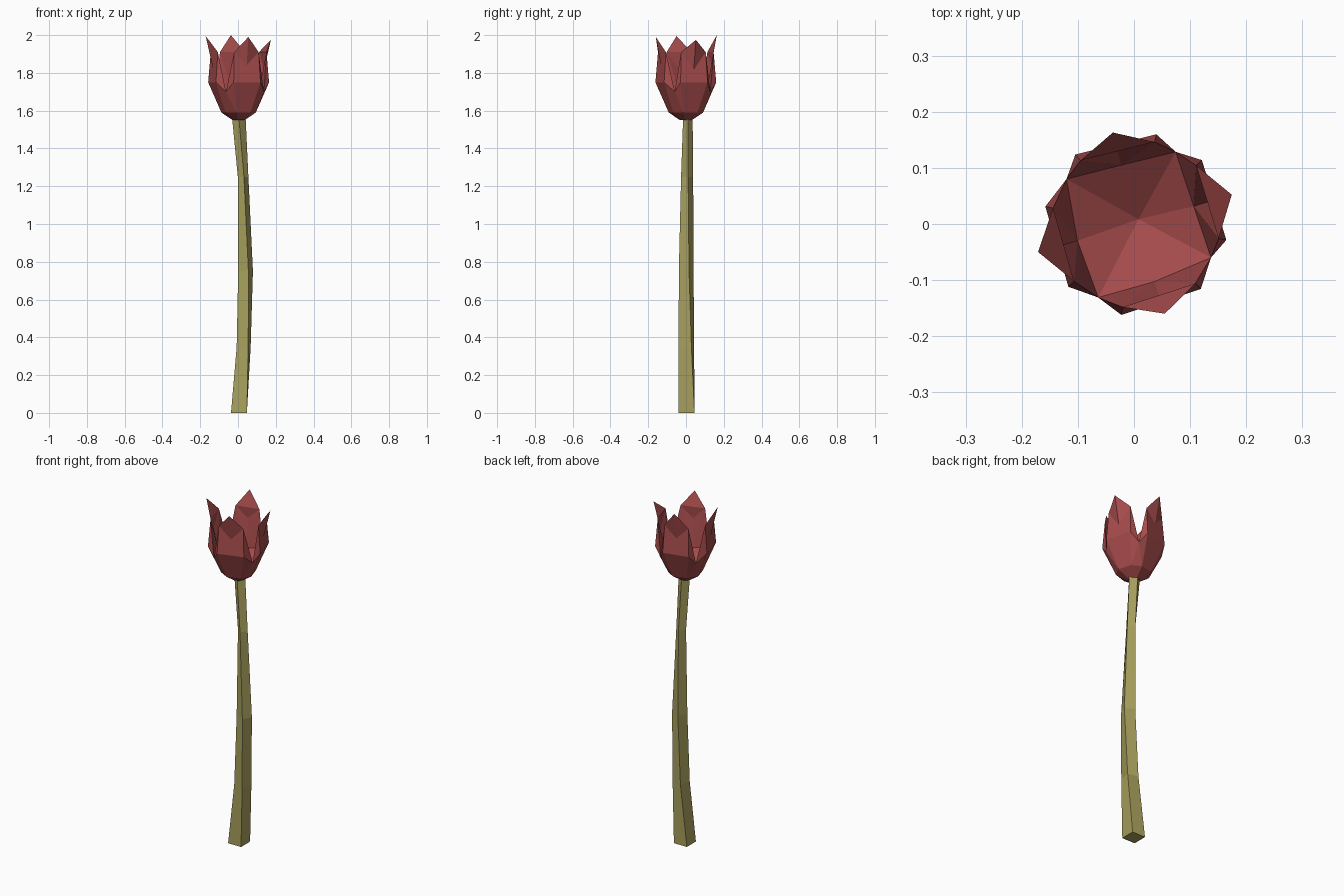
import bpy
from math import cos, sin, radians

if "Cube" in bpy.data.objects:
    bpy.data.objects.remove(bpy.data.objects["Cube"])


def material(name, rgb):
    m = bpy.data.materials.new(name)
    m.diffuse_color = (*rgb, 1)
    m.use_nodes = True
    m.node_tree.nodes["Principled BSDF"].inputs["Base Color"].default_value = m.diffuse_color
    return m


def mesh_object(name, verts, faces, mat):
    me = bpy.data.meshes.new(name)
    me.from_pydata(verts, [], faces)
    me.materials.append(mat)
    me.update()
    ob = bpy.data.objects.new(name, me)
    bpy.context.collection.objects.link(ob)
    return ob


red = material("petal red", (0.38, 0.07, 0.07))
olive = material("stem olive", (0.39, 0.35, 0.11))

# Stem: bent four-sided column that twists clockwise on the way up
# z, centre x, centre y, half width x, half width y, twist
sections = [
    (0.00, 0.005, 0.003, 0.042, 0.042, 0),
    (0.35, 0.030, 0.002, 0.037, 0.041, 12),
    (0.75, 0.040, 0.001, 0.039, 0.039, 24),
    (1.25, 0.027, 0.006, 0.028, 0.032, 36),
    (1.57, 0.004, 0.010, 0.036, 0.025, 45),
]
verts, faces = [], []
for z, cx, cy, hx, hy, tw in sections:
    c, s = cos(radians(-tw)), sin(radians(-tw))
    n = abs(c) + abs(s)
    for x, y in ((-1, -1), (1, -1), (1, 1), (-1, 1)):
        verts.append((cx + hx * (x * c - y * s) / n, cy + hy * (x * s + y * c) / n, z))
for k in range(0, 4 * (len(sections) - 1), 4):
    for i in range(4):
        j = (i + 1) % 4
        faces.append((k + i, k + j, k + 4 + j, k + 4 + i))
faces += [(3, 2, 1, 0), tuple(range(len(verts) - 4, len(verts)))]
mesh_object("stem", verts, faces, olive)

# Flower: four pointed petals that share a cup
verts, faces = [], []


def polar(r, deg, z):
    verts.append((0.003 + r * cos(radians(deg)), r * sin(radians(deg)), z))
    return len(verts) - 1


floor = polar(0.01, 60, 1.61)
mids = [17, 104, 196, 288]
tips = [(0.179, 1.975), (0.168, 2.0), (0.181, 1.995), (0.168, 1.99)]
notches = [polar(0.147, a, 1.70) for a in (-24, 61, 147, 243)]
petals = []
for a, (tip_r, tip_z) in zip(mids, tips):
    p = {"tip": polar(tip_r, a, tip_z), "inner": polar(0.108, a, 1.68)}
    for side, d in (("r", -1), ("l", 1)):
        p[side] = [polar(0.032, a + d * 24, 1.55), polar(0.092, a + d * 25, 1.59),
                   polar(0.164, a + d * 27, 1.75), polar(0.150, a + d * 27, 1.91)]
    petals.append(p)

for i, p in enumerate(petals):
    r, l, tip, inner = p["r"], p["l"], p["tip"], p["inner"]
    nr, nl = notches[i], notches[(i + 1) % 4]
    nxt = petals[(i + 1) % 4]["r"]
    # outside of the petal
    faces += [(r[k], l[k], l[k + 1], r[k + 1]) for k in range(3)]
    faces += [(r[3], l[3], tip), (nr, r[1], r[2]), (nr, r[2], r[3]),
              (l[1], nl, l[2]), (l[2], nl, l[3])]
    # web to the next petal
    faces += [(l[0], nxt[0], nxt[1], l[1]), (l[1], nxt[1], nl)]
    # inside of the petal and the cup floor
    rim = [nl, l[3], tip, r[3], nr]
    faces += [(inner, u, v) for u, v in zip(rim, rim[1:])]
    faces += [(floor, inner, nr), (floor, nl, inner)]
faces.append(tuple(v for p in reversed(petals) for v in (p["l"][0], p["r"][0])))
mesh_object("flower", verts, faces, red)
